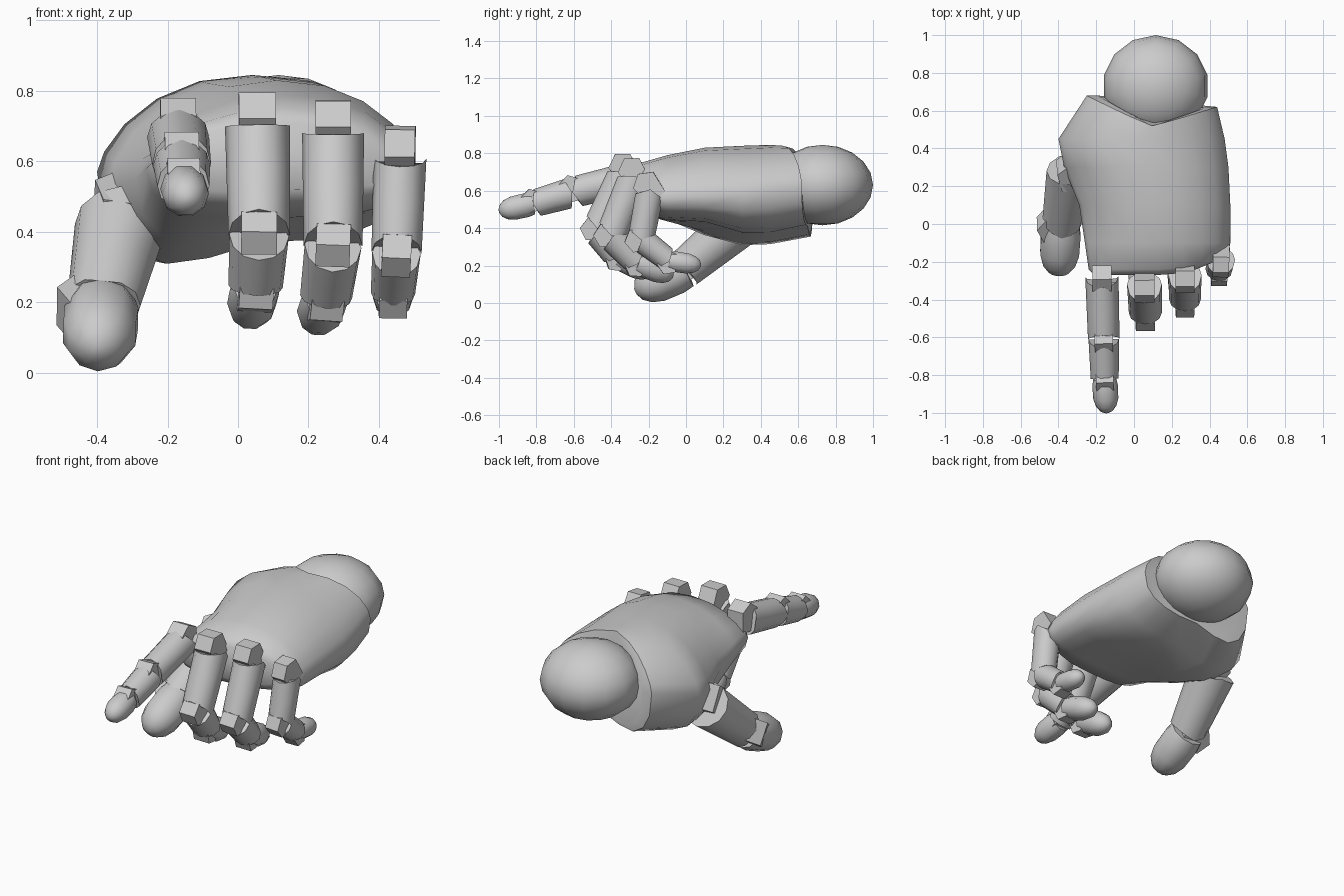
import bpy, bmesh, math
from mathutils import Vector

old = bpy.data.objects.get("Cube")
if old:
    bpy.data.objects.remove(old)

grey = bpy.data.materials.new("plain grey")
grey.use_nodes = True
COLOUR = (0.6, 0.6, 0.6, 1)
grey.diffuse_color = COLOUR
grey.node_tree.nodes["Principled BSDF"].inputs["Base Color"].default_value = COLOUR


def finish(name, bm, angle):
    """Turn a bmesh into a shaded object with the grey material."""
    bmesh.ops.recalc_face_normals(bm, faces=bm.faces)
    mesh = bpy.data.meshes.new(name)
    bm.to_mesh(mesh)
    bm.free()
    mesh.materials.append(grey)
    obj = bpy.data.objects.new(name, mesh)
    bpy.context.collection.objects.link(obj)
    bpy.ops.object.select_all(action='DESELECT')
    obj.select_set(True)
    bpy.context.view_layer.objects.active = obj
    if angle:
        bpy.ops.object.shade_smooth_by_angle(angle=math.radians(angle))
    return obj


def loft(name, rings, angle=40):
    """Skin a list of equal-length rings and cap both ends."""
    bm = bmesh.new()
    loops = [[bm.verts.new(p) for p in ring] for ring in rings]
    n = len(loops[0])
    for a, b in zip(loops, loops[1:]):
        for i in range(n):
            j = (i + 1) % n
            bm.faces.new((a[i], a[j], b[j], b[i]))
    bm.faces.new(loops[0])
    bm.faces.new(loops[-1])
    return finish(name, bm, angle)


def frame(start, end, lateral):
    """Axis, sideways and outward directions of a finger bone."""
    axis = (end - start).normalized()
    side = (lateral - axis * lateral.dot(axis)).normalized()
    return axis, side, axis.cross(side)


def tube(name, start, end, r0, r1, lateral, notch=0.04, sides=12):
    """Finger segment with fish-mouth ends that clear the hinges."""
    axis, side, out = frame(start, end, lateral)
    rings = []
    for centre, r, sign in ((start, r0, 1), ((start + end) / 2, (r0 + r1) / 2, 0), (end, r1, -1)):
        ring = []
        for k in range(sides):
            a = math.tau * k / sides
            c, s = math.cos(a), math.sin(a)
            ring.append(centre + side * r * c + out * r * s + axis * sign * notch * abs(s))
        rings.append(ring)
    return loft(name, rings)


def fingertip(name, start, end, r, lateral, sides=10):
    """Rounded end segment."""
    axis, side, out = frame(start, end, lateral)
    length = (end - start).length
    rings = []
    for t, k in ((0, 0.9), (0.2, 1), (0.58, 0.98), (0.8, 0.8), (0.94, 0.5), (1, 0.15)):
        rings.append([start + axis * t * length + (side * math.cos(a) + out * math.sin(a)) * r * k
                      for a in (math.tau * i / sides for i in range(sides))])
    return loft(name, rings, 60)


def hinge(name, joint, before, after, lateral, width, size, lift):
    """Pointed block over the outside of a joint, filling the gap behind it."""
    axis, side, out = frame(joint - before, joint + after, lateral)
    profile = ((-0.8, -1.5), (-1.05, 0.35), (0, 1), (1.05, 0.35), (0.8, -1.5))
    rings = [[joint + side * w + axis * size * u + out * (lift + size * v) for u, v in profile]
             for w in (-width / 2, width / 2)]
    return loft(name, rings, 0)


# Palm: cross-sections along y (y, left x, right x, top, bottom, left z, right z)
sections = (
    (-0.27, -0.21, 0.46, 0.71, 0.50, 0.61, 0.56),
    (-0.24, -0.24, 0.50, 0.75, 0.46, 0.60, 0.56),
    (-0.10, -0.26, 0.51, 0.79, 0.42, 0.58, 0.56),
    (0.10, -0.29, 0.51, 0.83, 0.31, 0.55, 0.57),
    (0.30, -0.37, 0.50, 0.84, 0.25, 0.53, 0.58),
    (0.45, -0.40, 0.48, 0.845, 0.25, 0.57, 0.60),
    (0.65, -0.25, 0.44, 0.84, 0.29, 0.62, 0.62),
    (0.65, -0.19, 0.39, 0.82, 0.32, 0.62, 0.62),
)
rings = []
for i, (y, x0, x1, top, bottom, zl, zr) in enumerate(sections):
    ring = []
    for k in range(20):
        a = math.tau * k / 20
        c, s = math.cos(a), math.sin(a)
        x = (x0 + x1) / 2 + (x1 - x0) / 2 * math.copysign(abs(c) ** 0.92, c)
        z = zl + (zr - zl) * (c + 1) / 2
        if s > 0:
            z += (top - z) * s ** (1.35 if c < 0 else 1.2)
        else:
            # the heel hangs lower on the thumb side
            low = bottom + (0.12 if y > 0 else 0.02) * min(1, max(0, c + 0.7) / 0.7)
            z += (low - z) * abs(s) ** 0.75
        dy = 0
        if i < 2:
            dy = 0.09 * max(c, 0) ** 2          # knuckle line falls back at the little finger
        elif i > 5:
            dy = -0.03 * c                      # wrist rim is cut to a V on top
            if s > 0:
                dy -= 0.13 * (1 - abs(c))
        ring.append((x, y + dy, z))
    rings.append(ring)
loft("palm", rings, 45)

# Wrist ball
bm = bmesh.new()
bmesh.ops.create_uvsphere(bm, u_segments=14, v_segments=10, radius=1)
for v in bm.verts:
    v.co = (0.115 + v.co.x * 0.28, 0.73 + v.co.y * 0.27, 0.63 + v.co.z * 0.215)
finish("wrist_ball", bm, 60)

# Fingers: knuckle, two joints, tip, base radius
X = Vector((1, 0, 0))
fingers = {
    "index": ((-0.17, -0.28, 0.67), (-0.16, -0.61, 0.59), (-0.155, -0.82, 0.53), (-0.145, -1.0, 0.49), 0.088),
    "middle": ((0.055, -0.32, 0.70), (0.06, -0.47, 0.39), (0.05, -0.36, 0.245), (0.03, -0.18, 0.155), 0.092),
    "ring": ((0.27, -0.27, 0.68), (0.27, -0.40, 0.36), (0.25, -0.26, 0.215), (0.22, -0.07, 0.14), 0.088),
    "little": ((0.46, -0.19, 0.61), (0.45, -0.24, 0.34), (0.44, -0.09, 0.225), (0.44, 0.08, 0.20), 0.075),
}
for name, (*points, r) in fingers.items():
    p = [Vector(q) for q in points]
    bones = [(b - a).normalized() for a, b in zip(p, p[1:])]
    tube(name + "_lower_segment", p[0], p[1], r, r * 0.95, X)
    tube(name + "_middle_segment", p[1], p[2], r * 0.92, r * 0.84, X, 0.025)
    fingertip(name + "_tip", p[2], p[3], r * 0.77, X)
    # the middle hinge follows the lower segment more than the next one
    incoming = [Vector((0, -1, 0)), bones[0] * 2, bones[1]]
    for i, part in enumerate(("knuckle", "middle_hinge", "end_hinge")):
        hinge(f"{name}_{part}", p[i], incoming[i], bones[i], X,
              r * (1.15 - 0.05 * i), 0.066 - 0.008 * i, r * (0.5 - 0.07 * i))

# Thumb
across = Vector((0, -0.64, 0.77))
base, joint, tip = Vector((-0.33, 0.29, 0.43)), Vector((-0.385, -0.01, 0.18)), Vector((-0.40, -0.27, 0.06))
tube("thumb_segment", base, joint, 0.13, 0.105, across, 0.03)
fingertip("thumb_tip", joint + Vector((0, 0.01, 0)), tip, 0.11, across)
hinge("thumb_hinge", joint, joint - base, tip - joint, across, 0.13, 0.07, 0.06)
hinge("thumb_base_hinge", base + Vector((0.03, -0.02, 0.03)), Vector((-0.3, -0.6, -0.3)), joint - base,
      across, 0.15, 0.085, 0.03)
